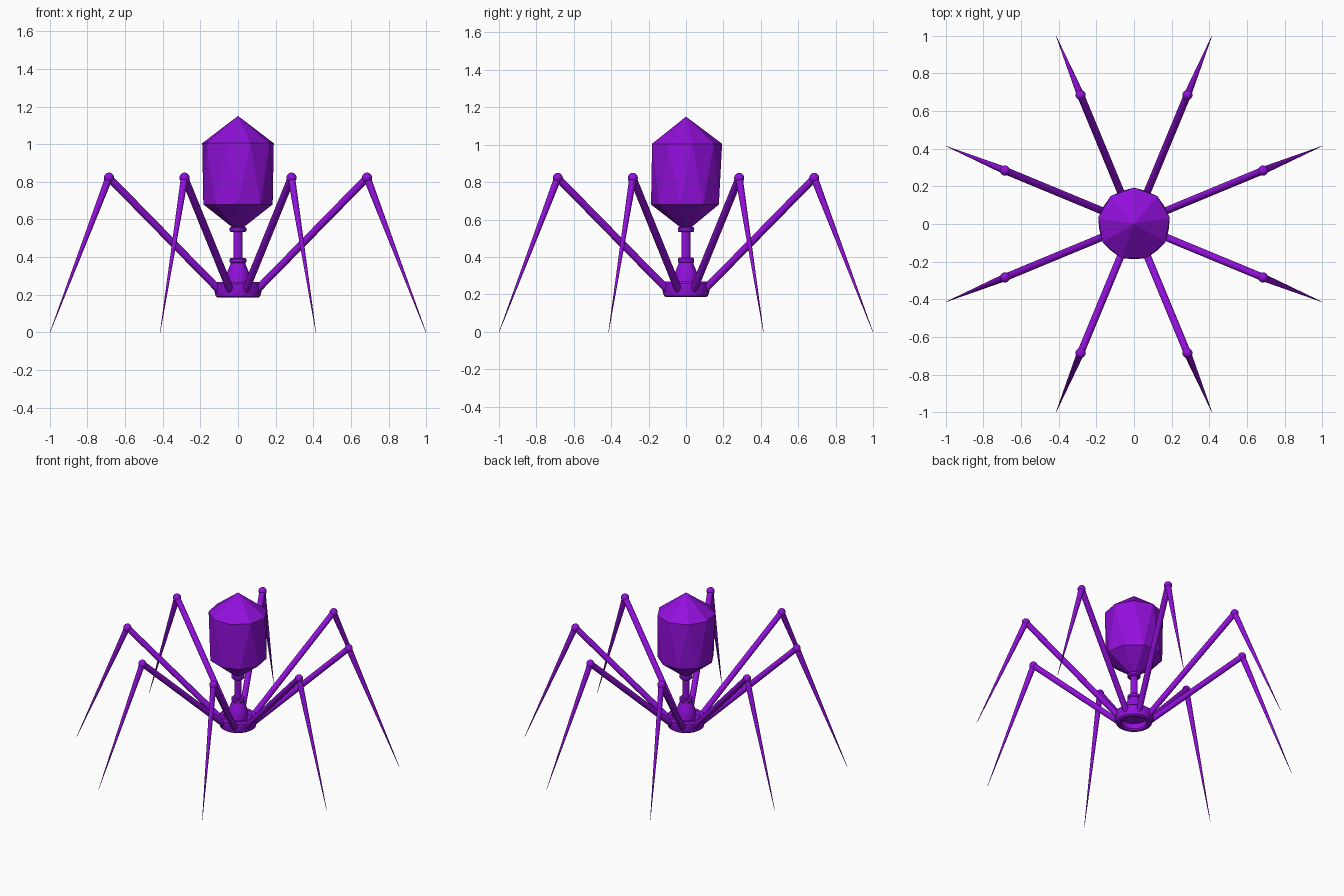
import bpy, bmesh
from math import sin, cos, pi, radians
from mathutils import Vector

cube = bpy.data.objects.get("Cube")
if cube:
    bpy.data.objects.remove(cube)

# One purple for everything
purple = bpy.data.materials.new("purple")
purple.use_nodes = True
COLOR = (0.29, 0.005, 0.72, 1)
purple.diffuse_color = COLOR
purple.node_tree.nodes["Principled BSDF"].inputs["Base Color"].default_value = COLOR


def finish(bm, name, smooth=True):
    bmesh.ops.recalc_face_normals(bm, faces=bm.faces)
    mesh = bpy.data.meshes.new(name)
    bm.to_mesh(mesh)
    bm.free()
    obj = bpy.data.objects.new(name, mesh)
    bpy.context.collection.objects.link(obj)
    mesh.materials.append(purple)
    if smooth:
        bpy.ops.object.select_all(action='DESELECT')
        obj.select_set(True)
        bpy.context.view_layer.objects.active = obj
        bpy.ops.object.shade_smooth_by_angle(angle=radians(35))
    return obj


def lathe(name, profile, sides=32):
    """Spin a (radius, height) profile around the z axis."""
    bm = bmesh.new()
    verts = [bm.verts.new((r, 0, z)) for r, z in profile]
    edges = [bm.edges.new(pair) for pair in zip(verts, verts[1:])]
    bmesh.ops.spin(bm, geom=verts + edges, axis=(0, 0, 1), cent=(0, 0, 0),
                   angle=2 * pi, steps=sides, use_merge=True)
    bmesh.ops.remove_doubles(bm, verts=bm.verts, dist=0.0005)
    return finish(bm, name)


def rod(name, start, end, r1, r2, sides=14):
    """Tapered rod between two points."""
    bm = bmesh.new()
    axis = end - start
    bmesh.ops.create_cone(bm, cap_ends=True, segments=sides,
                          radius1=r1, radius2=r2, depth=axis.length)
    obj = finish(bm, name)
    obj.location = (start + end) / 2
    obj.rotation_euler = axis.to_track_quat('Z', 'Y').to_euler()
    return obj


# Faceted head: two offset rings joined by triangles, with pointed caps
SIDES = 9
bm = bmesh.new()


def ring(radius, z, offset):
    angles = [pi / 2 + 2 * pi * (i + offset) / SIDES for i in range(SIDES)]
    return [bm.verts.new((radius * cos(a), radius * sin(a), z)) for a in angles]


upper, lower = ring(0.193, 1.005, 0), ring(0.187, 0.68, 0.5)
apex, base = bm.verts.new((0, 0, 1.15)), bm.verts.new((0, 0, 0.535))
for i in range(SIDES):
    j = (i + 1) % SIDES
    bm.faces.new((upper[i], upper[j], apex))
    bm.faces.new((lower[j], lower[i], base))
    bm.faces.new((upper[i], lower[i], upper[j]))
    bm.faces.new((lower[i], lower[j], upper[j]))
finish(bm, "faceted_head", smooth=False)

# Neck with collars at both ends, and the flared socket below it
lathe("neck_tube", [(0.024, 0.37), (0.024, 0.56)])
lathe("upper_collar", [(0, 0.533), (0.038, 0.533), (0.044, 0.539),
                       (0.044, 0.554), (0.038, 0.56), (0, 0.56)])
lathe("lower_collar", [(0, 0.368), (0.038, 0.368), (0.044, 0.374),
                       (0.044, 0.39), (0.038, 0.396), (0, 0.396)])
lathe("flared_socket", [(0, 0.372), (0.038, 0.372), (0.043, 0.355), (0.056, 0.325),
                        (0.064, 0.295), (0.066, 0.25), (0, 0.25)])

# Hollow base ring with a plate closing it inside
lathe("base_ring", [(0.085, 0.252), (0.095, 0.266), (0.115, 0.268), (0.127, 0.258),
                    (0.127, 0.225), (0.118, 0.192), (0.108, 0.185),
                    (0.09, 0.185), (0.082, 0.195), (0.085, 0.252)])
lathe("base_plate", [(0, 0.235), (0.09, 0.235), (0.09, 0.252), (0, 0.252)])

# Eight jointed legs
for i in range(8):
    a = radians(22.5 + 45 * i)
    out = Vector((cos(a), sin(a), 0))
    up = Vector((0, 0, 1))
    hip = out * 0.108 + up * 0.225
    knee = out * 0.742 + up * 0.822
    tip = out * 1.081
    rod(f"upper_leg_{i + 1}", hip, knee, 0.02, 0.02)
    rod(f"lower_leg_{i + 1}", knee, tip, 0.02, 0.001)
    for part, centre, radius in (("hip", hip, 0.02), ("knee", knee, 0.027)):
        bm = bmesh.new()
        bmesh.ops.create_uvsphere(bm, u_segments=16, v_segments=10, radius=radius)
        finish(bm, f"{part}_{i + 1}").location = centre
